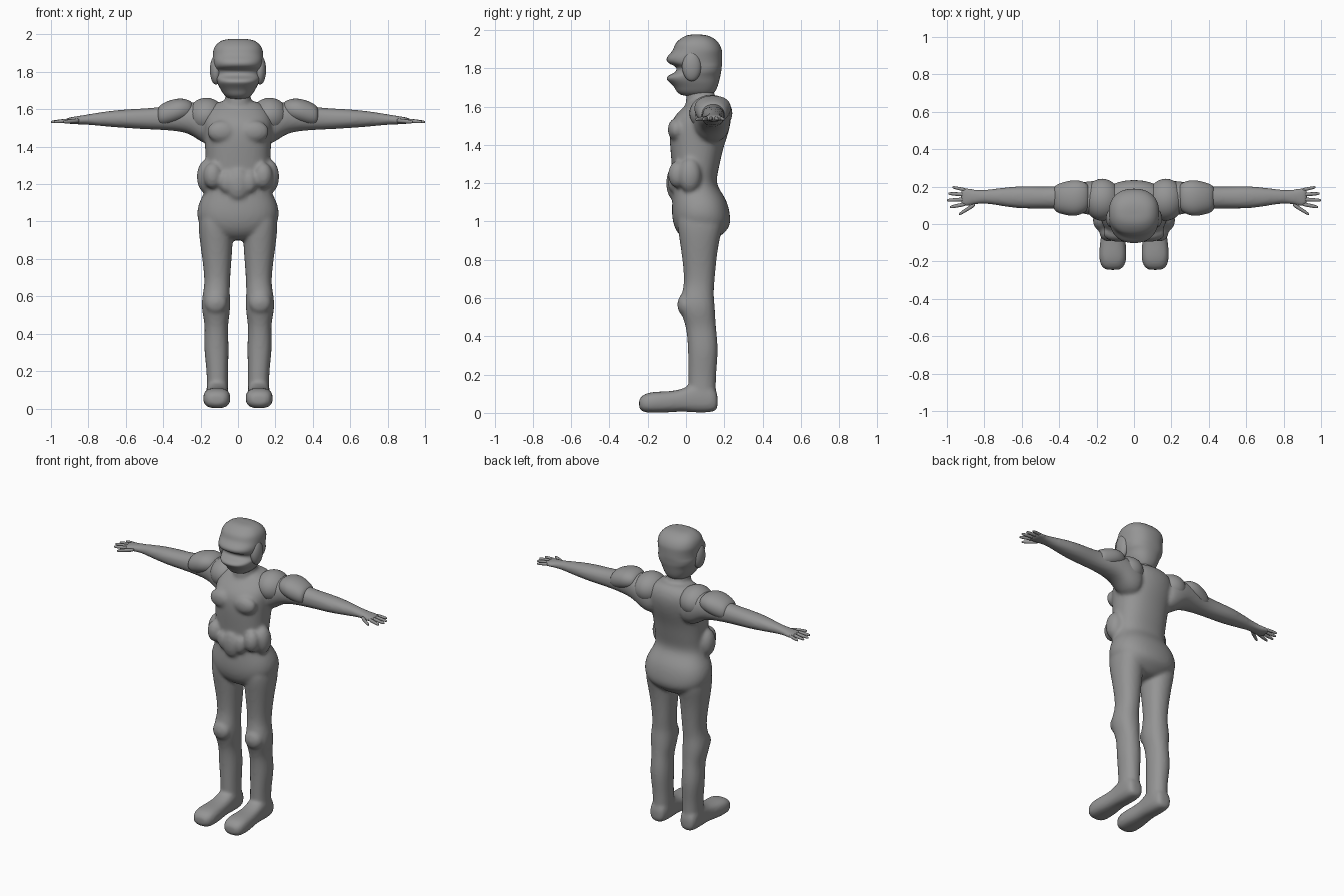
import bpy, bmesh, math
from mathutils import Vector, Matrix

if "Cube" in bpy.data.objects:
    bpy.data.objects.remove(bpy.data.objects["Cube"], do_unlink=True)

grey = bpy.data.materials.new("plain grey")
grey.use_nodes = True
colour = (0.3, 0.3, 0.3, 1)
grey.diffuse_color = colour
grey.node_tree.nodes["Principled BSDF"].inputs["Base Color"].default_value = colour


def apply(obj, kind, **settings):
    bpy.context.view_layer.objects.active = obj
    mod = obj.modifiers.new(kind.lower(), kind)
    for key, value in settings.items():
        setattr(mod, key, value)
    bpy.ops.object.modifier_apply(modifier=mod.name)


def finish(name, bm, mirrored, levels):
    bmesh.ops.recalc_face_normals(bm, faces=bm.faces)
    mesh = bpy.data.meshes.new(name)
    bm.to_mesh(mesh)
    bm.free()
    mesh.materials.append(grey)
    mesh.shade_smooth()
    obj = bpy.data.objects.new(name, mesh)
    bpy.context.collection.objects.link(obj)
    if mirrored:
        apply(obj, "MIRROR", use_mirror_merge=False)
    if levels:
        apply(obj, "SUBSURF", levels=levels)
    return obj


def loft(name, axis, sections, mirrored=True, power=0.9, sides=16):
    """Skin rounded rings; each section is (along, u low, u high, v low, v high)."""
    bm = bmesh.new()
    rings = []
    for along, u0, u1, v0, v1 in sections:
        ring = []
        for i in range(sides):
            a = math.tau * i / sides
            c, s = math.cos(a), math.sin(a)
            c = math.copysign(abs(c) ** power, c)
            s = math.copysign(abs(s) ** power, s)
            u = (u0 + u1) / 2 + (u1 - u0) / 2 * c
            v = (v0 + v1) / 2 + (v1 - v0) / 2 * s
            point = {"x": (along, u, v), "y": (u, along, v), "z": (u, v, along)}[axis]
            ring.append(bm.verts.new(point))
        rings.append(ring)
    for low, high in zip(rings, rings[1:]):
        for i in range(sides):
            j = (i + 1) % sides
            bm.faces.new((low[i], low[j], high[j], high[i]))
    # Close each end with a fan
    for ring in (rings[0], rings[-1]):
        hub = bm.verts.new(sum((v.co for v in ring), Vector()) / sides)
        for i in range(sides):
            bm.faces.new((ring[i], ring[(i + 1) % sides], hub))
    return finish(name, bm, mirrored, 2)


def ball(name, centre, radii, mirrored=True, tilt=0):
    bm = bmesh.new()
    matrix = (Matrix.Translation(centre) @ Matrix.Rotation(tilt, 4, "Y")
              @ Matrix.Diagonal((*radii, 1)))
    bmesh.ops.create_uvsphere(bm, u_segments=32, v_segments=20, radius=1, matrix=matrix)
    return finish(name, bm, mirrored, 0)


def even(rows):
    """Expand (height, half width, front, back) to centred sections."""
    return [(z, -w, w, front, back) for z, w, front, back in rows]


# Torso from crotch to collar
torso = loft("torso", "z", even([
    (.90, .08, .0, .15), (.93, .15, -.04, .19), (.97, .205, -.065, .235),
    (1.03, .228, -.078, .235), (1.10, .215, -.075, .22), (1.15, .185, -.07, .19),
    (1.20, .17, -.07, .155), (1.28, .175, -.075, .175), (1.38, .178, -.085, .195),
    (1.46, .185, -.09, .225), (1.53, .19, -.08, .24), (1.58, .18, -.035, .238),
    (1.62, .15, .01, .22), (1.645, .1, .03, .19)]), False, .85)
neck = loft("neck", "z", even([(1.55, .08, -.01, .16), (1.63, .07, .0, .15),
                               (1.72, .07, .0, .15)]), False)

# Legs with padded knees and calves
legs = loft("legs", "z", [
    (.02, .055, .17, .02, .155), (.10, .05, .168, .01, .158), (.20, .053, .167, .01, .157),
    (.33, .047, .186, .01, .172), (.44, .055, .176, .002, .158), (.50, .043, .19, -.02, .155),
    (.56, .04, .198, -.035, .152), (.62, .043, .188, -.025, .145), (.68, .042, .178, -.008, .15),
    (.80, .033, .192, -.02, .16), (.90, .025, .207, -.035, .175), (.99, .03, .215, -.05, .2),
    (1.06, .05, .2, -.04, .18)])

# Boots, heel to toe
boots = loft("boots", "y", [
    (.165, .065, .16, .01, .11), (.12, .05, .172, .0, .16), (.04, .05, .17, .0, .16),
    (-.02, .052, .172, .008, .122), (-.10, .043, .183, .0, .112), (-.17, .037, .19, .0, .112),
    (-.22, .045, .182, .0, .1), (-.245, .07, .157, .02, .075)], power=.75)

# Arms out to the palms
arms = loft("arms", "x", [
    (.10, .03, .23, 1.40, 1.62), (.19, .035, .235, 1.41, 1.64), (.25, .05, .23, 1.47, 1.64),
    (.35, .07, .215, 1.485, 1.625), (.45, .085, .197, 1.49, 1.607),
    (.60, .078, .207, 1.498, 1.602), (.72, .097, .193, 1.508, 1.588),
    (.81, .113, .181, 1.518, 1.572), (.86, .1, .187, 1.518, 1.564),
    (.91, .09, .2, 1.522, 1.555), (.925, .095, .195, 1.527, 1.55)])

# Belt gear and knee caps
gear = [
    ball("side_pouches", (.168, .02, 1.24), (.052, .06, .09)),
    ball("front_pouches", (.135, -.045, 1.245), (.05, .048, .07)),
    ball("inner_pouches", (.06, -.062, 1.21), (.04, .035, .06)),
    ball("buckle", (0, -.06, 1.20), (.065, .043, .09), False),
    ball("knee_caps", (.118, -.005, .565), (.06, .04, .06)),
    ball("chest_plates", (.085, -.05, 1.48), (.08, .045, .06)),
]

# Fuse the soft body parts into one blended skin
bpy.ops.object.select_all(action="DESELECT")
for obj in [torso, neck, legs, boots, arms] + gear:
    obj.select_set(True)
bpy.context.view_layer.objects.active = torso
bpy.ops.object.join()
torso.name = "body_suit"
apply(torso, "REMESH", mode="VOXEL", voxel_size=.011)
apply(torso, "SMOOTH", factor=.5, iterations=5)
torso.data.shade_smooth()

# Fingers and thumbs: spread, radius, reach
for name, start, tip, reach, thick in [
        ("little_fingers", .182, .197, .97, .009), ("ring_fingers", .157, .163, .992, .01),
        ("middle_fingers", .132, .127, 1.0, .01), ("index_fingers", .107, .09, .985, .01),
        ("thumbs", .105, .052, .935, .011)]:
    root = .85 if name == "thumbs" else .9
    rows = []
    for t, size in [(0, 1.2), (.5, 1.1), (.9, .9), (1, .5)]:
        y = start + (tip - start) * t
        z = 1.54 - .008 * t
        r = thick * size
        rows.append((root + (reach - root) * t, y - r, y + r, z - r, z + r))
    loft(name, "x", rows, sides=8)

# Shoulder armour: vest straps and upper arm caps
ball("vest_straps", (.17, .13, 1.565), (.1, .112, .096), tilt=.1)
loft("shoulder_caps", "x", [
    (.24, .08, .21, 1.56, 1.635), (.27, .055, .23, 1.54, 1.655), (.32, .037, .24, 1.525, 1.662),
    (.38, .05, .225, 1.508, 1.645), (.42, .062, .21, 1.51, 1.622), (.43, .085, .19, 1.53, 1.6)])

# Helmeted head with recessed visor slot and jaw guard
loft("head", "z", even([
    (1.655, .05, -.02, .13), (1.675, .075, -.05, .152), (1.70, .09, -.06, .165),
    (1.725, .105, -.085, .172), (1.745, .113, -.108, .177), (1.765, .12, -.092, .182),
    (1.78, .125, -.05, .185), (1.81, .13, -.048, .188), (1.825, .132, -.1, .19),
    (1.855, .135, -.107, .19), (1.88, .136, -.08, .19), (1.90, .136, -.066, .188),
    (1.93, .13, -.058, .175), (1.955, .11, -.03, .15), (1.972, .08, .0, .115),
    (1.976, .04, .03, .08)]), False, .85, 24)
ball("ear_guards", (.118, .03, 1.81), (.032, .05, .078))
bpy.ops.object.select_all(action="DESELECT")
